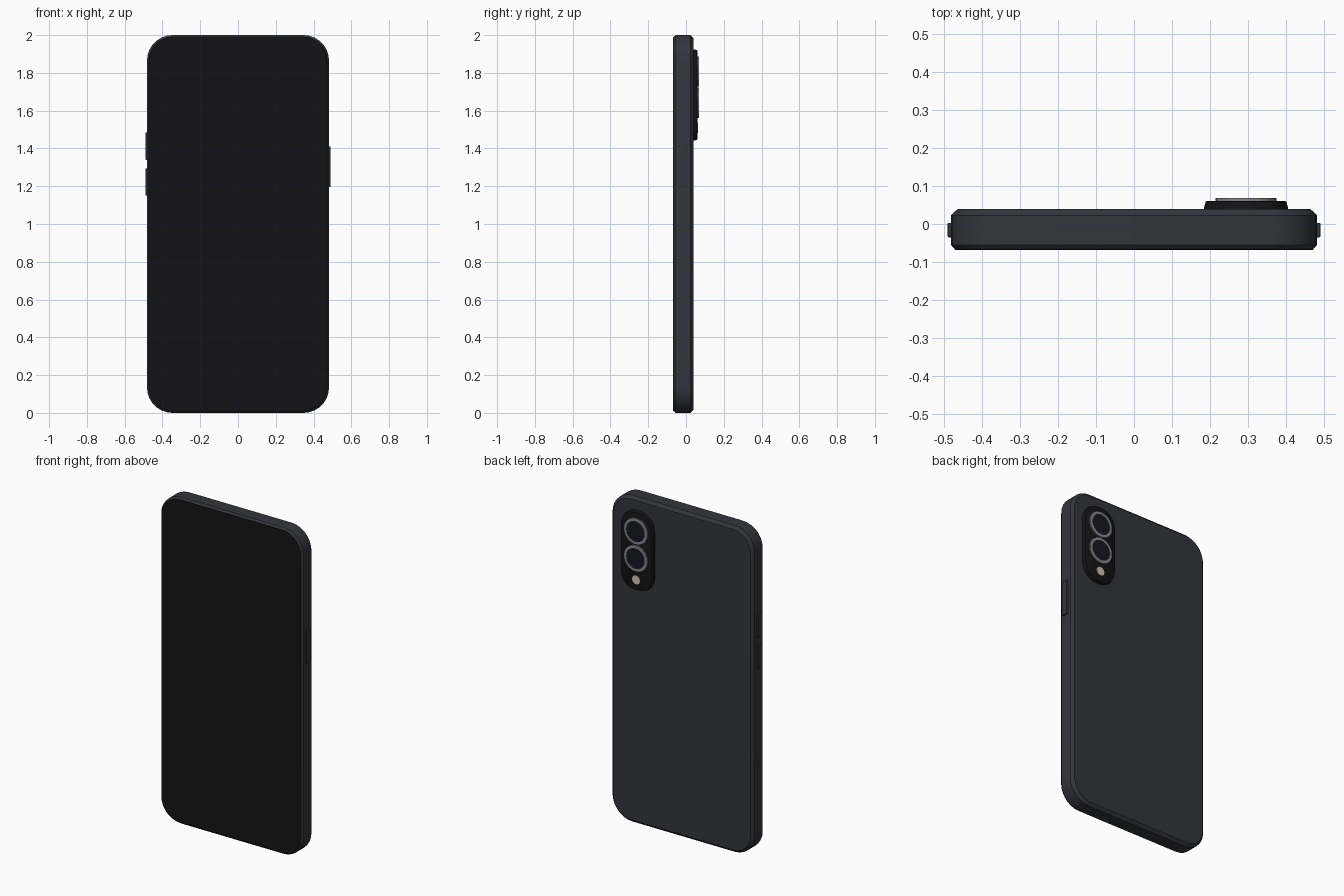
import bpy, bmesh, math

if "Cube" in bpy.data.objects:
    bpy.data.objects.remove(bpy.data.objects["Cube"])


def material(name, r, g, b):
    m = bpy.data.materials.new(name)
    m.diffuse_color = (r, g, b, 1)
    m.use_nodes = True
    m.node_tree.nodes["Principled BSDF"].inputs["Base Color"].default_value = m.diffuse_color
    return m


shell = material("dark_shell", 0.034, 0.036, 0.044)
black = material("black_glass", 0.007, 0.007, 0.008)
lens = material("lens_glass", 0.008, 0.009, 0.014)
metal = material("ring_metal", 0.24, 0.25, 0.27)
cream = material("flash_cream", 0.62, 0.56, 0.42)


def outline(cx, cz, w, h, r, seg):
    """Rounded rectangle in the xz plane (a circle when w = h = r)."""
    pts = []
    for i, (sx, sz) in enumerate([(1, 1), (-1, 1), (-1, -1), (1, -1)]):
        for k in range(seg + 1):
            a = math.pi / 2 * (i + k / seg)
            pts.append((cx + sx * (w - r) + r * math.cos(a),
                        cz + sz * (h - r) + r * math.sin(a)))
    return pts


def loft(name, mat, cx, cz, w, h, r, sections, seg=7):
    """Stack outlines along y; each section is (y, inset)."""
    bm = bmesh.new()
    loops = []
    for y, inset in sections:
        pts = outline(cx, cz, w - inset, h - inset, r - inset, seg)
        loops.append([bm.verts.new((x, y, z)) for x, z in pts])
    n = len(loops[0])
    for a, b in zip(loops, loops[1:]):
        for i in range(n):
            j = (i + 1) % n
            bm.faces.new((a[i], a[j], b[j], b[i]))
    bm.faces.new(loops[0])
    bm.faces.new(loops[-1])
    bmesh.ops.remove_doubles(bm, verts=bm.verts, dist=1e-5)
    bmesh.ops.recalc_face_normals(bm, faces=bm.faces)
    me = bpy.data.meshes.new(name)
    bm.to_mesh(me)
    bm.free()
    me.materials.append(mat)
    ob = bpy.data.objects.new(name, me)
    bpy.context.collection.objects.link(ob)
    bpy.ops.object.select_all(action='DESELECT')
    ob.select_set(True)
    bpy.context.view_layer.objects.active = ob
    bpy.ops.object.shade_smooth_by_angle(angle=math.radians(30))
    return ob


def button(name, side, z0, z1):
    bpy.ops.mesh.primitive_cube_add(size=1, location=(side * 0.478, -0.016, (z0 + z1) / 2))
    ob = bpy.context.object
    ob.name = name
    ob.scale = (0.026, 0.038, z1 - z0)
    bpy.ops.object.transform_apply(location=False, rotation=False, scale=True)
    ob.data.materials.append(shell)
    bev = ob.modifiers.new("soft_edges", 'BEVEL')
    bev.width = 0.003
    bev.segments = 2


# Body shell with chamfered rims
loft("body", shell, 0, 1, 0.482, 1.0, 0.135,
     [(-0.066, 0.010), (-0.055, 0), (0.023, 0), (0.039, 0.017)])

# Front screen
loft("screen", black, 0, 1, 0.474, 0.992, 0.127,
     [(-0.060, 0.003), (-0.0665, 0.001), (-0.068, 0.003)])

# Side buttons
button("volume_up_button", -1, 1.34, 1.485)
button("volume_down_button", -1, 1.15, 1.295)
button("power_button", 1, 1.195, 1.41)

# Camera island on the back
CX = 0.295
loft("camera_island", black, CX, 1.683, 0.111, 0.242, 0.100,
     [(0.034, 0), (0.042, 0), (0.059, 0.005), (0.060, 0.007)])

# Two lenses, each a recessed metal ring around dark glass
for i, z in enumerate((1.808, 1.642)):
    loft(f"lens_ring_{i + 1}", metal, CX, z, 0.08, 0.08, 0.08,
         [(0.056, 0), (0.068, 0), (0.068, 0.017), (0.063, 0.017)], seg=8)
    loft(f"lens_glass_{i + 1}", lens, CX, z, 0.063, 0.063, 0.063,
         [(0.060, 0), (0.066, 0)], seg=8)

# Flash
loft("flash", cream, CX, 1.51, 0.027, 0.027, 0.027,
     [(0.056, 0), (0.063, 0)], seg=6)
